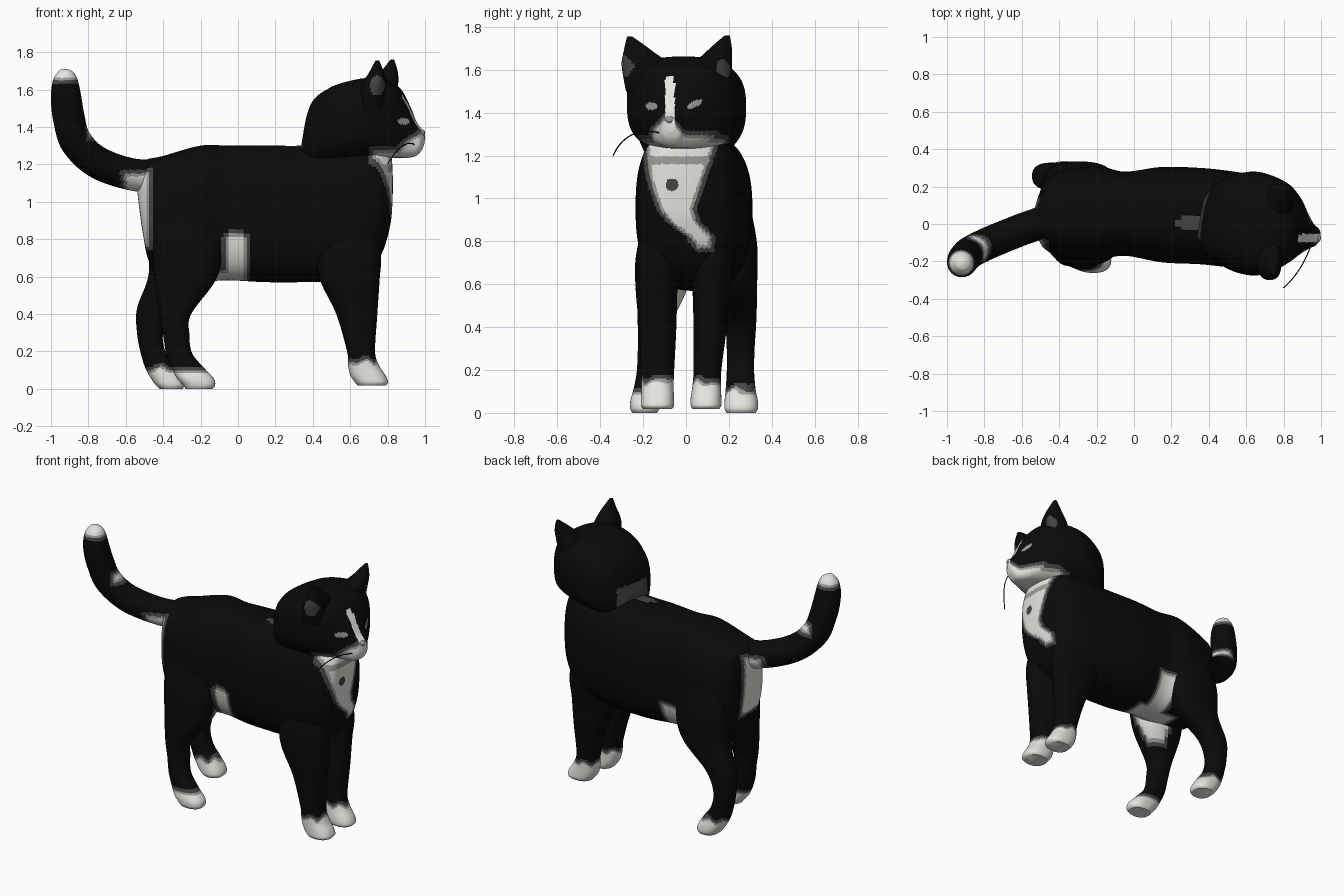
import bpy, bmesh, math
from mathutils import Vector

if "Cube" in bpy.data.objects:
    bpy.data.objects.remove(bpy.data.objects["Cube"])

# ---- colours: index 0..3 is black, dark grey, pale grey, white
MATS = []
for nm, v in (("black fur", (.003, .003, .003)), ("dark grey fur", (.06, .06, .06)),
              ("pale grey fur", (.33, .33, .32)), ("white fur", (.78, .78, .74))):
    m = bpy.data.materials.new(nm)
    m.diffuse_color = (*v, 1)
    m.use_nodes = True
    m.node_tree.nodes["Principled BSDF"].inputs["Base Color"].default_value = m.diffuse_color
    MATS.append(m)


def shade(d):
    """Depth inside a patch -> colour, with soft grey borders."""
    return 3 if d > .014 else 2 if d > 0 else 1 if d > -.02 else 0


def box(p, x0, x1, y0, y1, z0, z1):
    return min(p.x - x0, x1 - p.x, p.y - y0, y1 - p.y, p.z - z0, z1 - p.z)


def ellipse(a, b, ca, cb, ra, rb):
    return ((a - ca) / ra) ** 2 + ((b - cb) / rb) ** 2 < 1


# ---- rings are (centre, half axis u, half axis v)
def x_rings(rows, skew=0):
    return [(Vector((x, (a + b) / 2, (c + d) / 2)), Vector((skew, 1, 0)) * (b - a) / 2,
             Vector((0, 0, (d - c) / 2))) for x, a, b, c, d in rows]


def z_rings(rows):
    return [(Vector(((a + b) / 2, (c + d) / 2, z)), Vector(((b - a) / 2, 0, 0)),
             Vector((0, (d - c) / 2, 0))) for z, a, b, c, d in rows]


def tube_rings(rows):
    pts = [Vector(r[:3]) for r in rows]
    out = []
    for i, r in enumerate(rows):
        t = (pts[min(i + 1, len(pts) - 1)] - pts[max(i - 1, 0)]).normalized()
        u = Vector((0, 1, 0))
        u = (u - t * u.dot(t)).normalized()
        out.append((pts[i], u * r[3], t.cross(u) * r[3]))
    return out


def spline(p0, p1, p2, p3, t):
    return .5 * (2 * p1 + (p2 - p0) * t + (2 * p0 - 5 * p1 + 4 * p2 - p3) * t * t
                 + (3 * p1 - p0 - 3 * p2 + p3) * t ** 3)


def loft(name, rings, rule, sides=64, steps=10, power=2.4):
    """Smooth skin through the rings, coloured face by face with rule(centre)."""
    n = len(rings)
    fine = []
    for i in range(n - 1):
        q = [rings[max(i - 1, 0)], rings[i], rings[i + 1], rings[min(i + 2, n - 1)]]
        for s in range(steps):
            fine.append([spline(*(r[k] for r in q), s / steps) for k in range(3)])
    fine.append(rings[-1])
    bm = bmesh.new()
    loops = []
    for c, u, v in fine:
        loop = []
        for k in range(sides):
            a = 2 * math.pi * k / sides
            ca, sa = math.cos(a), math.sin(a)
            loop.append(bm.verts.new(c + u * math.copysign(abs(ca) ** (2 / power), ca)
                                     + v * math.copysign(abs(sa) ** (2 / power), sa)))
        loops.append(loop)
    for a, b in zip(loops, loops[1:]):
        for k in range(sides):
            j = (k + 1) % sides
            bm.faces.new((a[k], a[j], b[j], b[k]))
    bm.faces.new(loops[0][::-1])
    bm.faces.new(loops[-1])
    bmesh.ops.recalc_face_normals(bm, faces=bm.faces)
    for f in bm.faces:
        f.material_index = rule(f.calc_center_median())
    me = bpy.data.meshes.new(name)
    bm.to_mesh(me)
    bm.free()
    for m in MATS:
        me.materials.append(m)
    ob = bpy.data.objects.new(name, me)
    bpy.context.collection.objects.link(ob)
    bpy.context.view_layer.objects.active = ob
    ob.select_set(True)
    bpy.ops.object.shade_smooth_by_angle(angle=math.radians(50))
    ob.select_set(False)
    return ob


# ---- body with chest bib, belly patch and rump patch
BIB = [(.74, .05, .13), (.82, 0, .14), (.89, -.09, .07), (.95, -.14, .05), (1.1, -.19, .1),
       (1.3, -.21, .17)]


def bib(p):
    for (z0, a0, b0), (z1, a1, b1) in zip(BIB, BIB[1:]):
        if z0 <= p.z <= z1:
            t = (p.z - z0) / (z1 - z0)
            return min(p.y - a0 - (a1 - a0) * t, b0 + (b1 - b0) * t - p.y,
                       p.z - .75, p.x - .70) - .02
    return -1


def body_rule(p):
    if p.x > .7 and ellipse(p.y, p.z, -.065, 1.065, .03, .03):
        return 1
    if p.z > 1.25 and ellipse(p.x, p.y, .32, .005, .1, .035):
        return 1
    if p.x > .7 and bib(p) > 0 and 1.16 < p.z < 1.195:
        return 2
    side = .83 - 6 * (p.x + .01) ** 2
    d = max(bib(p),
            box(p, -.065, .045, -.4, .05, .4, side),
            box(p, -.14, -.01, .05, .4, .4, .77),
            box(p, -.25, .05, -.18, .12, .4, .63),
            box(p, -.7, -.475, -.15, .12, .76, 1.16))
    return shade(d)


loft("body", x_rings([
    (-.538, 0, .04, 1.06, 1.14), (-.53, -.04, .09, .98, 1.18), (-.507, -.09, .16, .82, 1.215),
    (-.475, -.135, .23, .68, 1.23),
    (-.4, -.17, .28, .60, 1.245), (-.2, -.19, .31, .575, 1.30), (-.05, -.17, .28, .58, 1.30),
    (.15, -.205, .305, .57, 1.30), (.35, -.215, .30, .57, 1.30), (.5, -.23, .285, .575, 1.31),
    (.62, -.235, .265, .59, 1.33), (.72, -.225, .235, .65, 1.33), (.78, -.19, .185, .75, 1.29),
    (.815, -.14, .10, .88, 1.25), (.825, -.08, .04, .98, 1.2), (.828, -.03, -.01, 1.07, 1.11)]),
    body_rule, sides=120, steps=12, power=2.6)


# ---- head, turned a little towards -y, with muzzle, blaze and eyes
def head_rule(p):
    if p.x > .78 and (ellipse(p.y, p.z, -.162, 1.43, .028, .018)
                      or ellipse(p.y, p.z - .4 * (p.y - .04), .04, 1.44, .036, .016)):
        return 2
    if p.x < .41 and p.z < 1.40 and -.08 < p.y < .17:
        return 1
    blaze = min(.022 - abs(p.y + .075), p.z - 1.3, 1.57 - p.z, p.x - .8)
    muzzle = min((p.x - .85 - (p.z - 1.27)) * .7,
                 1.295 - p.z + max(0, .09 - abs(p.y + .09)))
    chin = box(p, .72, 1.1, -.21, .18, 1, 1.275)
    return 3 if blaze > 0 else shade(max(muzzle, chin))


loft("head", x_rings([
    (.355, -.06, .13, 1.18, 1.34), (.405, -.15, .22, 1.18, 1.53), (.5, -.215, .265, 1.19, 1.61),
    (.6, -.26, .28, 1.21, 1.645), (.7, -.275, .255, 1.22, 1.662), (.79, -.25, .21, 1.23, 1.65),
    (.86, -.205, .14, 1.235, 1.605), (.91, -.16, .06, 1.235, 1.52), (.95, -.13, 0, 1.245, 1.43),
    (.98, -.115, -.025, 1.275, 1.39), (.995, -.09, -.05, 1.31, 1.37)], skew=.18),
    head_rule, sides=120, steps=14, power=2.75)

# ---- ears with grey inner patches
loft("ear_right", z_rings([
    (1.5, .64, .78, -.28, -.06), (1.62, .66, .79, -.30, -.08),
    (1.69, .70, .78, -.29, -.16), (1.755, .735, .755, -.275, -.25)]),
    lambda p: int(p.y < -.2 and p.x > .7 and ellipse(p.x, p.z, .745, 1.62, .04, .055)), sides=48)
loft("ear_left", z_rings([
    (1.5, .68, .83, .03, .22), (1.62, .70, .855, .04, .215),
    (1.69, .76, .855, .10, .215), (1.76, .815, .835, .18, .205)]),
    lambda p: int(p.x > .78 and ellipse(p.y, p.z, .17, 1.6, .035, .05)), sides=48)


# ---- legs with white paws
def paw_rule(top):
    return lambda p: shade((top - p.z) + .012 * math.sin(p.x * 60 + p.y * 40))


def inner_thigh_rule(p):
    return shade(max(.10 - p.z, box(p, -.29, 0, -.10, .3, .48, .9)))


def front_leg(name, rows_y):
    side = [(.9, .5, .74), (.72, .43, .765), (.58, .44, .757), (.4, .525, .745), (.2, .583, .733),
            (.125, .588, .755), (.07, .602, .79), (.035, .625, .802), (.018, .64, .79)]
    loft(name, z_rings([(z, a, b, *y) for (z, a, b), y in zip(side, rows_y)]),
         paw_rule(.15), sides=48)


front_leg("front_leg_right", [(-.2, -.03), (-.235, -.03), (-.235, -.04), (-.22, -.045),
                              (-.21, -.055), (-.208, -.058), (-.21, -.056), (-.21, -.056), (-.2, -.065)])
front_leg("front_leg_left", [(.03, .2), (.02, .225), (.03, .205), (.035, .19),
                             (.035, .165), (.03, .163), (.022, .165), (.022, .165), (.03, .155)])
loft("hind_leg_right", z_rings([
    (1.05, -.38, -.15, -.15, -.02), (.8, -.45, -.09, -.21, -.01), (.6, -.45, -.11, -.225, .01),
    (.4, -.42, -.25, -.225, -.08), (.29, -.40, -.26, -.225, -.10), (.19, -.385, -.245, -.23, -.115),
    (.11, -.355, -.18, -.245, -.125), (.055, -.325, -.13, -.26, -.125),
    (.02, -.295, -.122, -.26, -.125), (0, -.28, -.135, -.25, -.135)]), inner_thigh_rule, sides=48)
loft("hind_leg_left", z_rings([
    (1.05, -.40, -.15, .15, .28), (.8, -.47, -.11, .15, .33), (.6, -.48, -.15, .14, .332),
    (.43, -.54, -.34, .18, .328), (.3, -.54, -.40, .19, .32), (.19, -.52, -.385, .19, .318),
    (.11, -.495, -.33, .185, .325), (.055, -.465, -.295, .18, .335), (.02, -.44, -.285, .18, .335),
    (0, -.42, -.295, .19, .325)]), paw_rule(.11), sides=48)


# ---- tail with white tip, grey band and white underside at the root
def tail_rule(p):
    band = min(p.x + .83 + .6 * (p.y + .145), p.z - 1.345, 1.395 - p.z)
    return shade(max(p.z - 1.65, band, box(p, -.61, -.3, -.4, .3, .9, 1.15)))


loft("tail", tube_rings([
    (-.38, .04, 1.14, .09), (-.56, -.015, 1.145, .086), (-.75, -.09, 1.21, .086),
    (-.865, -.145, 1.32, .086), (-.905, -.18, 1.45, .085), (-.92, -.205, 1.57, .08),
    (-.922, -.21, 1.65, .066), (-.915, -.21, 1.695, .04), (-.912, -.21, 1.708, .012)]),
    tail_rule, sides=64, steps=14, power=2)

# ---- nose
loft("nose", x_rings([(.965, -.1, -.05, 1.345, 1.385), (.99, -.095, -.055, 1.35, 1.385),
                      (1.0, -.08, -.07, 1.36, 1.375)]), lambda p: 2, sides=24, steps=5, power=2)

# ---- whisker
cu = bpy.data.curves.new("whisker", 'CURVE')
cu.dimensions = '3D'
cu.bevel_depth = .003
sp = cu.splines.new('NURBS')
pts = [(.95, -.1, 1.30), (.92, -.2, 1.33), (.86, -.29, 1.31), (.8, -.34, 1.2)]
sp.points.add(len(pts) - 1)
for q, co in zip(sp.points, pts):
    q.co = (*co, 1)
sp.use_endpoint_u = True
cu.materials.append(MATS[0])
bpy.context.collection.objects.link(bpy.data.objects.new("whisker", cu))
